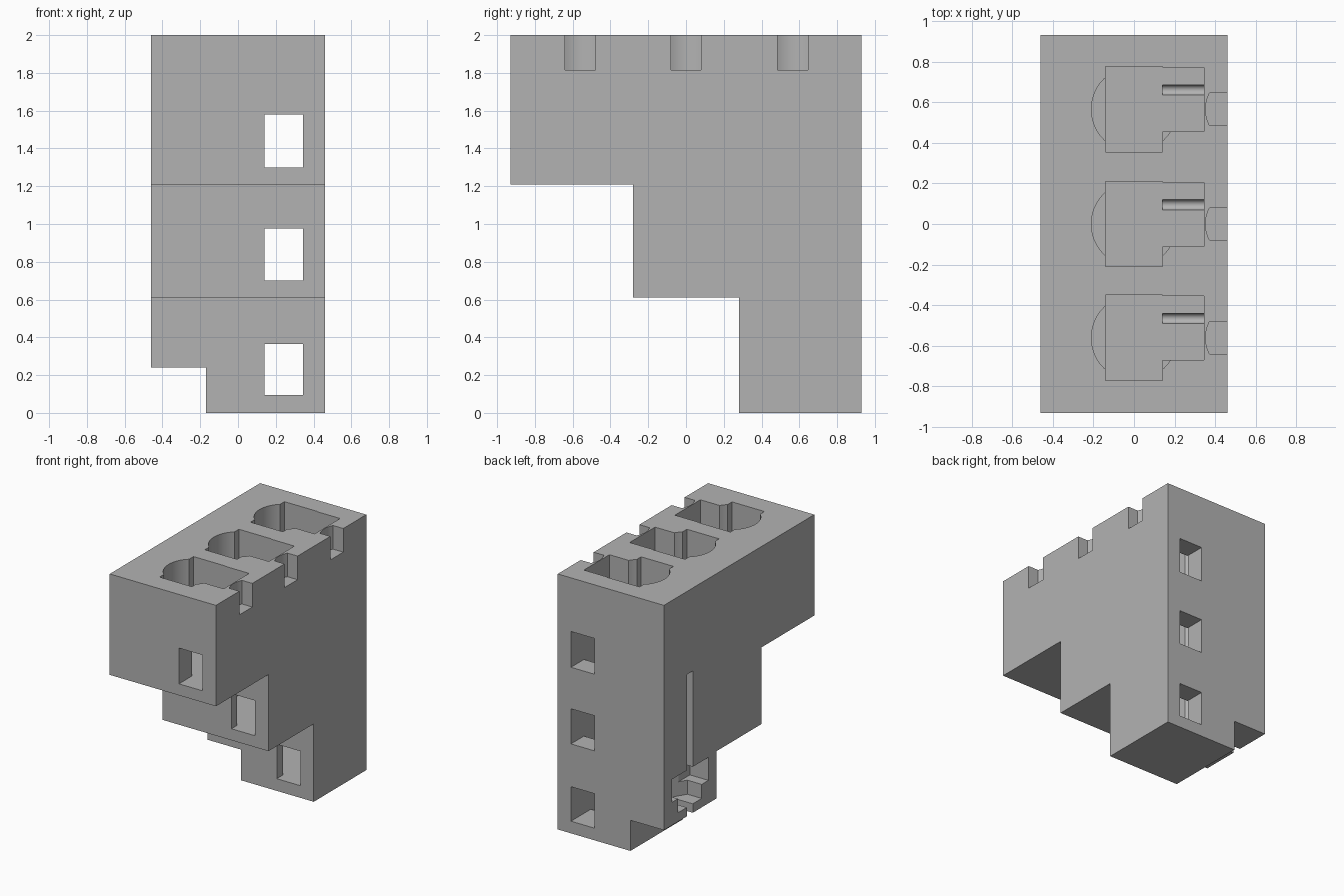
import bpy, bmesh, math
from mathutils import Vector

cube = bpy.data.objects.get("Cube")
if cube:
    bpy.data.objects.remove(cube, do_unlink=True)

grey = bpy.data.materials.new("light_grey_plastic")
grey.use_nodes = True
grey.diffuse_color = (0.45, 0.45, 0.45, 1)
grey.node_tree.nodes["Principled BSDF"].inputs["Base Color"].default_value = (0.45, 0.45, 0.45, 1)


def prism(name, points, direction):
    """Extrude a flat outline of 3D points along a direction."""
    bm = bmesh.new()
    face = bm.faces.new([bm.verts.new(p) for p in points])
    new = bmesh.ops.extrude_face_region(bm, geom=[face])["geom"]
    bmesh.ops.translate(bm, verts=[v for v in new if isinstance(v, bmesh.types.BMVert)],
                        vec=Vector(direction))
    bmesh.ops.recalc_face_normals(bm, faces=bm.faces)
    mesh = bpy.data.meshes.new(name)
    bm.to_mesh(mesh)
    bm.free()
    mesh.materials.append(grey)
    obj = bpy.data.objects.new(name, mesh)
    bpy.context.collection.objects.link(obj)
    return obj


def box(name, x, y, z):
    outline = [(x[0], y[0], z[0]), (x[1], y[0], z[0]), (x[1], y[1], z[0]), (x[0], y[1], z[0])]
    return prism(name, outline, (0, 0, z[1] - z[0]))


def cylinder(name, x, y, z, radius, sides):
    ring = [(x + radius * math.cos(i * math.tau / sides),
             y + radius * math.sin(i * math.tau / sides), z[0]) for i in range(sides)]
    return prism(name, ring, (0, 0, z[1] - z[0]))


# Stepped body
profile = [(0.28, 0), (0.93, 0), (0.93, 2), (-0.93, 2),
           (-0.93, 1.21), (-0.28, 1.21), (-0.28, 0.61), (0.28, 0.61)]
body = prism("stepped_housing", [(-0.46, y, z) for y, z in profile], (0.92, 0, 0))

# Recess along the lower edge
cutters = [box("edge_recess", (-0.6, -0.17), (0.1, 1.1), (-0.1, 0.24))]

# Pocket, screw bore, wire chute, tunnel and side notch for each terminal
for cy, low, high in ((-0.56, 1.30, 1.58), (0, 0.70, 0.975), (0.565, 0.095, 0.365)):
    cutters.append(box("clamp_pocket", (-0.14, 0.14), (cy - 0.21, cy + 0.21), (low, 2.1)))
    cutters.append(cylinder("screw_bore", 0, cy, (high + 0.1, 2.1), 0.21, 48))
    cutters.append(box("wire_chute", (0, 0.345), (cy - 0.11, cy + 0.205), (low, 2.1)))
    cutters.append(box("wire_tunnel", (0.14, 0.345), (-1.1, 1.1), (low, high)))
    groove = [(0.14, cy + 0.095 + 0.025 * math.cos(i * math.tau / 16),
               low + 0.025 * math.sin(i * math.tau / 16)) for i in range(16)]
    cutters.append(prism("floor_groove", groove, (0.205, 0, 0)))
    arc = [(0.372 - 0.02 * (1 - (t / 6) ** 2), cy + 0.08 * t / 6, 1.815) for t in range(-6, 7)]
    notch = [(0.6, cy + 0.08, 1.815)] + arc[::-1] + [(0.6, cy - 0.08, 1.815)]
    cutters.append(prism("side_notch", notch, (0, 0, 0.3)))

# Fixing slot and nut seat in the flank
cutters.append(box("rail_slot", (-0.6, -0.32), (0.573, 0.647), (0.1, 1.35)))
cutters.append(box("nut_opening", (-0.6, -0.3), (0.38, 0.83), (0.42, 0.6)))
cutters.append(cylinder("nut_seat", -0.42, 0.61, (0.31, 0.5), 0.17, 6))

# Cut everything out of the body
for cutter in cutters:
    cutter.hide_render = True
    mod = body.modifiers.new(cutter.name, "BOOLEAN")
    mod.operation = "DIFFERENCE"
    mod.solver = "EXACT"
    mod.object = cutter

bpy.context.view_layer.update()
depsgraph = bpy.context.evaluated_depsgraph_get()
body_mesh = bpy.data.meshes.new_from_object(body.evaluated_get(depsgraph))
body.modifiers.clear()
body.data = body_mesh
for cutter in cutters:
    bpy.data.objects.remove(cutter, do_unlink=True)

bpy.context.view_layer.objects.active = body
body.select_set(True)
bpy.ops.object.shade_smooth_by_angle(angle=math.radians(25))
